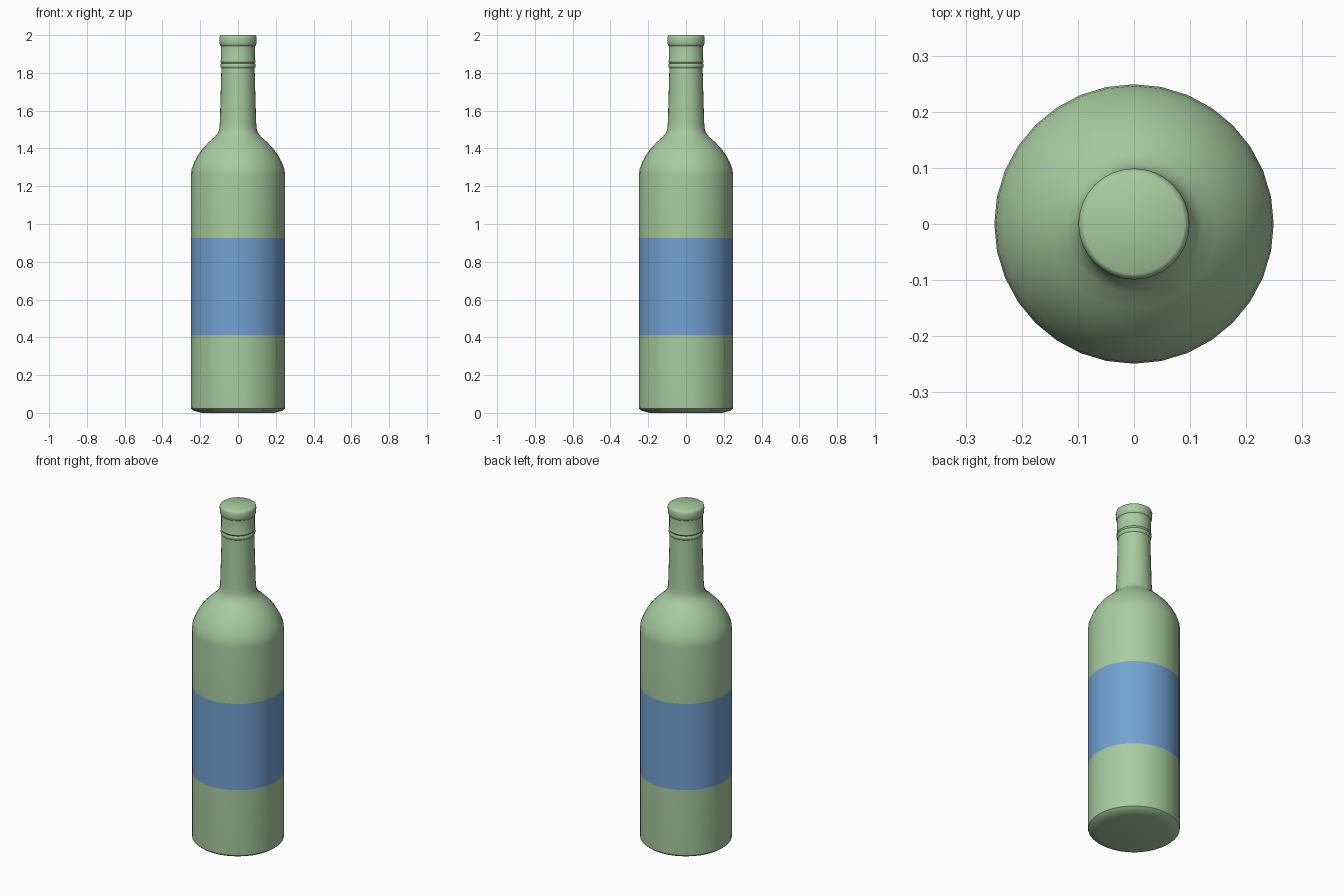
import bpy, bmesh, math

if "Cube" in bpy.data.objects:
    bpy.data.objects.remove(bpy.data.objects["Cube"])

SIDES = 32


def material(name, color):
    mat = bpy.data.materials.new(name)
    mat.diffuse_color = color
    mat.use_nodes = True
    mat.node_tree.nodes["Principled BSDF"].inputs["Base Color"].default_value = mat.diffuse_color
    return mat


def lathe(name, profile, mats, label_range):
    """Spin (radius, z) points around z; faces inside label_range get the second material."""
    bm = bmesh.new()
    rings = []
    for r, z in profile:
        rings.append([bm.verts.new((r * math.cos(2 * math.pi * i / SIDES),
                                    r * math.sin(2 * math.pi * i / SIDES), z))
                      for i in range(SIDES)])
    for low, high in zip(rings, rings[1:]):
        for i in range(SIDES):
            j = (i + 1) % SIDES
            face = bm.faces.new((low[i], low[j], high[j], high[i]))
            z = face.calc_center_median().z
            face.material_index = int(label_range[0] < z < label_range[1])
    bm.faces.new(rings[0][::-1])
    bm.faces.new(rings[-1])
    mesh = bpy.data.meshes.new(name)
    bm.to_mesh(mesh)
    bm.free()
    for mat in mats:
        mesh.materials.append(mat)
    obj = bpy.data.objects.new(name, mesh)
    bpy.context.collection.objects.link(obj)
    bpy.context.view_layer.objects.active = obj
    obj.select_set(True)
    bpy.ops.object.shade_smooth_by_angle(angle=math.radians(40))
    return obj


glass = material("green_glass", (0.39, 0.60, 0.35, 1))
paper = material("blue_label", (0.17, 0.36, 0.64, 1))

profile = [
    # base
    (0.19, 0.0), (0.235, 0.011), (0.248, 0.022),
    # body with label band
    (0.249, 0.05), (0.249, 0.412), (0.249, 0.925), (0.249, 1.26),
    # shoulder
    (0.246, 1.29), (0.233, 1.325), (0.21, 1.368), (0.182, 1.405),
    (0.15, 1.438), (0.122, 1.462), (0.106, 1.482), (0.099, 1.505),
    # neck
    (0.096, 1.54), (0.092, 1.68), (0.088, 1.825),
    # collar ring
    (0.093, 1.831), (0.094, 1.842), (0.089, 1.85), (0.094, 1.858), (0.091, 1.866),
    # upper neck
    (0.091, 1.943),
    # lip
    (0.096, 1.948), (0.098, 1.96), (0.099, 1.985), (0.095, 1.996), (0.089, 2.0),
]
lathe("bottle", profile, (glass, paper), (0.412, 0.925))
